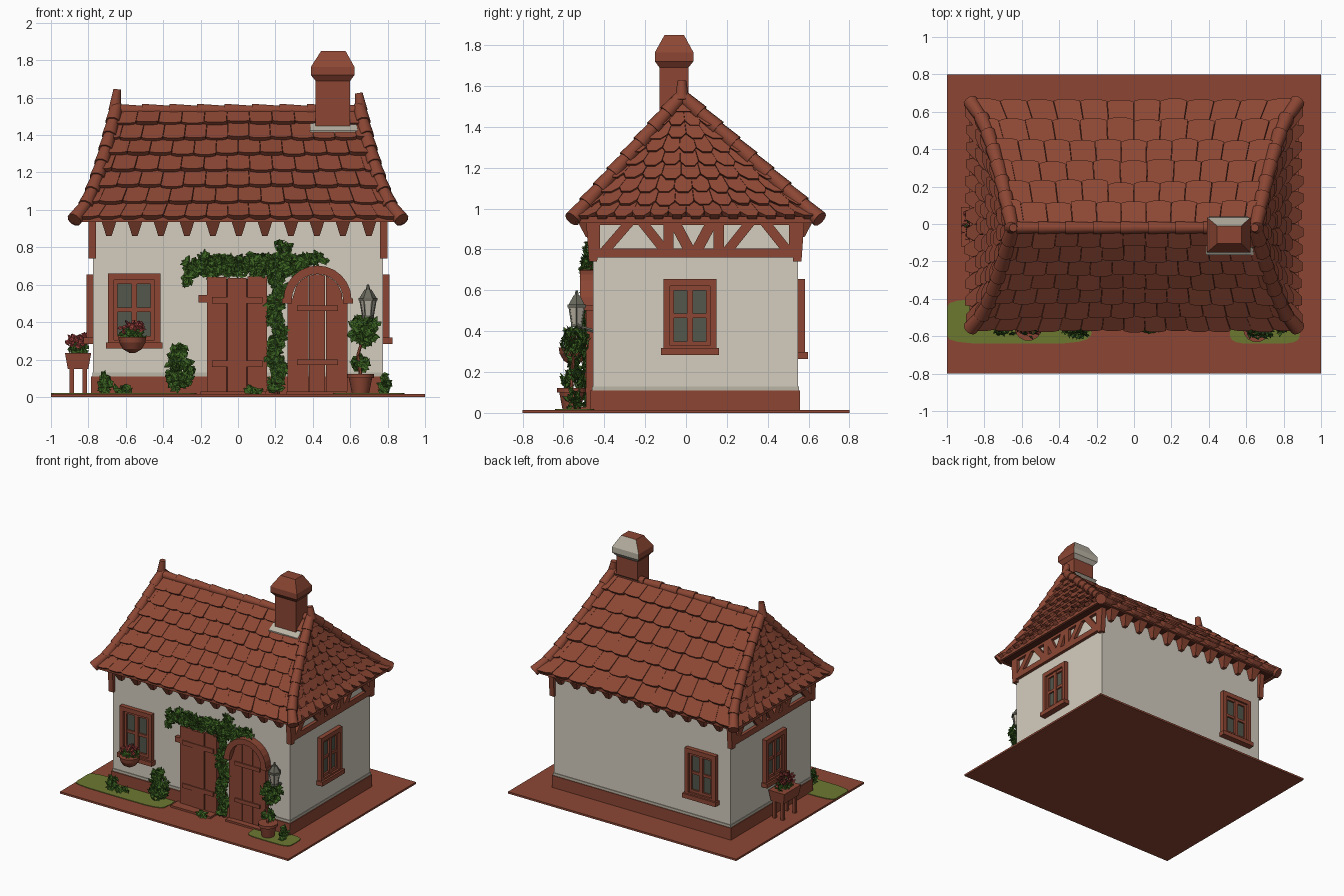
import bpy, bmesh, math, random
from mathutils import Vector, Matrix

if "Cube" in bpy.data.objects:
    bpy.data.objects.remove(bpy.data.objects["Cube"])
random.seed(4)
R = random.uniform


def mat(name, r, g, b):
    m = bpy.data.materials.new(name)
    m.diffuse_color = (r, g, b, 1)
    m.use_nodes = True
    m.node_tree.nodes["Principled BSDF"].inputs["Base Color"].default_value = m.diffuse_color
    return m


TERRA = mat("terracotta_brown", .262, .062, .034)
DARK = mat("dark_brown", .09, .022, .012)
CREAM = mat("cream_plaster", .66, .61, .52)
STONE = mat("pale_stone", .50, .46, .38)
LEAF = mat("leaf_green", .045, .125, .016)
GRASS = mat("grass_green", .15, .19, .03)
GLASS = mat("dull_glass", .085, .095, .07)
METAL = mat("lantern_grey", .14, .14, .11)
RED = mat("flower_red", .32, .05, .045)


def finish(name, bm, mats, smooth=False, matrix=None):
    bmesh.ops.recalc_face_normals(bm, faces=bm.faces)
    me = bpy.data.meshes.new(name)
    bm.to_mesh(me)
    bm.free()
    for m in mats:
        me.materials.append(m)
    ob = bpy.data.objects.new(name, me)
    bpy.context.collection.objects.link(ob)
    if matrix:
        ob.matrix_world = matrix
    if smooth:
        bpy.ops.object.select_all(action='DESELECT')
        ob.select_set(True)
        bpy.context.view_layer.objects.active = ob
        bpy.ops.object.shade_smooth_by_angle(angle=math.radians(40))


def prism(bm, bottom, top, m=0):
    """Closed solid between two matching outlines."""
    a = [bm.verts.new(p) for p in bottom]
    b = [bm.verts.new(p) for p in top]
    n = len(a)
    fs = [bm.faces.new(a[::-1]), bm.faces.new(b)]
    fs += [bm.faces.new((a[i], a[(i + 1) % n], b[(i + 1) % n], b[i])) for i in range(n)]
    for f in fs:
        f.material_index = m


def rect(x0, x1, y0, y1, z):
    return [(x0, y0, z), (x1, y0, z), (x1, y1, z), (x0, y1, z)]


def box(bm, x0, x1, y0, y1, z0, z1, m=0):
    prism(bm, rect(x0, x1, y0, y1, z0), rect(x0, x1, y0, y1, z1), m)


def tube(bm, p, q, r0, r1, n=10, m=0):
    p, q = Vector(p), Vector(q)
    rot = (q - p).to_track_quat('Z', 'Y').to_matrix()
    ring = [rot @ Vector((math.cos(k * math.tau / n), math.sin(k * math.tau / n), 0)) for k in range(n)]
    prism(bm, [p + v * r0 for v in ring], [q + v * r1 for v in ring], m)


def leaves(name, blobs, mats, size=.026):
    """Random folded leaves in ellipsoids: x, y, z, rx, ry, rz, count, material."""
    bm = bmesh.new()
    for x, y, z, rx, ry, rz, n, m in blobs:
        for _ in range(n):
            d = Vector((R(-1, 1), R(-1, 1), R(-1, 1))).normalized() * R(.4, 1)
            c = Vector((x + d.x * rx, y + d.y * ry, max(.03, z + d.z * rz)))
            u = Vector((R(-1, 1), R(-.6, .6), R(-1, 1))).normalized() * size * R(.7, 1.2)
            w = u.cross(Vector((R(-.5, .5), -1, R(-.2, .8)))).normalized() * size * .6
            k = u.cross(w).normalized() * size * .25
            v = [bm.verts.new(p) for p in (c - u, c + w + k, c + u, c - w + k)]
            for f in (bm.faces.new((v[0], v[1], v[2])), bm.faces.new((v[0], v[2], v[3]))):
                f.material_index = m
    finish(name, bm, mats)


# ground slab and grass patches
bm = bmesh.new()
box(bm, -1, 1, -.8, .8, 0, .015)
finish("ground_slab", bm, [TERRA])
bm = bmesh.new()
for x0, x1, y0, y1 in ((-1, -.24, -.64, -.4), (.52, .88, -.64, -.45)):
    cx, cy, a, b = (x0 + x1) / 2, (y0 + y1) / 2, (x1 - x0) / 2, (y1 - y0) / 2
    pts = [(max(-1, cx + a * 1.05 * math.copysign(abs(math.cos(t)) ** .4, math.cos(t))),
            cy + b * math.copysign(abs(math.sin(t)) ** .4, math.sin(t)))
           for t in [k * math.tau / 20 for k in range(20)]]
    prism(bm, [(*p, .012) for p in pts], [(*p, .02) for p in pts])
finish("grass_patches", bm, [GRASS])

# plaster walls, stone line, plinth and door steps
bm = bmesh.new()
box(bm, -.775, .775, -.456, .548, .01, .98)
finish("walls", bm, [CREAM])
bm = bmesh.new()
box(bm, -.785, .785, -.468, .558, .01, .11)
box(bm, -.779, .779, -.461, .553, .11, .13, 1)
box(bm, -.2, .15, -.56, -.46, .01, .03)
box(bm, .26, .58, -.53, -.46, .01, .03)
finish("plinth", bm, [TERRA, STONE])


# roof: hip line shared by shell, tiles and ridge caps
def hip(sx, sy, t, lift=0):
    y = -.02 + (.665 if sy > 0 else -.53) * (1 - t)
    return Vector((sx * (.875 - .225 * max(0, t) ** .6), y, .945 + .595 * t + lift))


bm = bmesh.new()
loops = [[bm.verts.new(hip(sx, sy, min(t, .995), -.005)) for sx, sy in ((-1, -1), (1, -1), (1, 1), (-1, 1))]
         for t in (0, .05, .15, .35, .6, 1)]
bm.faces.new(loops[0][::-1])
bm.faces.new(loops[-1])
for a, b in zip(loops, loops[1:]):
    for i in range(4):
        bm.faces.new((a[i], a[(i + 1) % 4], b[(i + 1) % 4], b[i]))
finish("roof_shell", bm, [DARK])


def tile_slope(name, ca, cb, rows, width, cut):
    bm = bmesh.new()
    for i in range(rows):
        t0, t1 = i / rows, min(1, (i + 1.25) / rows)
        A, B, A1 = hip(*ca, t0), hip(*cb, t0), hip(*ca, t1)
        n = max(1, round((B - A).length / width))
        nor = (B - A).cross(A1 - A).normalized()
        for j in range(n + 1):
            s0, s1 = max(0, (j - .5 * (i % 2)) / n), min(1, (j + 1 - .5 * (i % 2)) / n)
            if s1 - s0 < .01:
                continue
            lo, th, w = t0 - R(0, .12) / rows * (i > 0), R(.022, .034), s1 - s0
            s0 += .02 * w
            shape = [(s0, lo + cut * (t1 - t0)), (s0 + .25 * w, lo), (s1 - .25 * w, lo),
                     (s1, lo + cut * (t1 - t0)), (s1, t1), (s0, t1)]
            pts = [(hip(*ca, t).lerp(hip(*cb, t), s), (t1 - t) / (t1 - lo)) for s, t in shape]
            prism(bm, [p - nor * .008 for p, k in pts], [p + nor * (.006 + th * k) for p, k in pts])
    finish(name, bm, [TERRA])


tile_slope("roof_tiles_front", (-1, -1), (1, -1), 7, .12, .06)
tile_slope("roof_tiles_back", (1, 1), (-1, 1), 6, .14, .06)
tile_slope("roof_tiles_right", (1, -1), (1, 1), 9, .095, .28)
tile_slope("roof_tiles_left", (-1, 1), (-1, -1), 9, .095, .28)

# rounded caps on hips and ridge, with raised ends
bm = bmesh.new()
for sx in (-1, 1):
    for sy in (-1, 1):
        for k in range(8):
            tube(bm, hip(sx, sy, k / 8 - .015, .012), hip(sx, sy, (k + 1) / 8 + .01, .012), .041, .031)
    tube(bm, (sx * .66, -.02, 1.53), (sx * .645, -.02, 1.645 if sx < 0 else 1.625), .035, .022)
for k in range(9):
    x = -.66 + k * .147
    tube(bm, (x, -.02, 1.535), (x + .155, -.02, 1.53), .034, .028)
finish("ridge_caps", bm, [TERRA], True)

# rafter ends and boards under the eaves
bm = bmesh.new()
for k in range(11):
    x = -.69 + k * .139
    for y0, y1, yb in ((-.54, -.45, -.49), (.54, .63, .58)):
        a, b = (yb, y1) if y0 < 0 else (y0, yb)
        prism(bm, rect(x - .014, x + .014, a, b, .86), rect(x - .045, x + .045, y0, y1, .955))
finish("rafter_ends", bm, [TERRA])
bm = bmesh.new()
for y0, y1 in ((-.555, -.535), (.625, .645)):
    box(bm, -.86, .86, y0, y1, .935, .965)
for x0, x1 in ((-.88, -.86), (.86, .88)):
    box(bm, x0, x1, -.54, .635, .93, .96)
finish("eave_boards", bm, [TERRA])

# half-timbered band on both ends
for name, s in (("timber_band_right", 1), ("timber_band_left", -1)):
    bm = bmesh.new()
    x0, x1 = sorted((s * .76, s * .80))
    box(bm, x0, x1, -.47, .56, .76, .805)
    box(bm, x0, x1, -.47, .56, .92, .96)
    for y in (-.445, -.085, .16, .53):
        box(bm, x0, x1, y - .025, y + .025, .77, .95)
    for ya, yb in ((-.4, -.27), (-.1, -.22), (.02, -.06), (.05, .13), (.2, .32), (.5, .38)):
        prism(bm, rect(x0, x1, ya - .03, ya + .03, .79), rect(x0, x1, yb - .03, yb + .03, .94))
    for y in (-.455, .545):
        prism(bm, rect(x0, x1, y - .02, y + .02, .74), rect(x0, x1, y - .035, y + .035, .95))
    finish(name, bm, [TERRA])

# chimney with stepped cap and pale flashing
bm = bmesh.new()
box(bm, .415, .60, -.13, .012, 1.3, 1.71)
levels = [(.415, .60, -.13, .012, 1.69), (.39, .622, -.152, .036, 1.72),
          (.39, .622, -.152, .036, 1.765), (.445, .575, -.105, -.01, 1.85)]
for a, b in zip(levels, levels[1:]):
    prism(bm, rect(*a), rect(*b))
bm.normal_update()
for f in bm.faces:
    if f.calc_center_median().z > 1.7 and f.normal.y > .4:
        f.material_index = 1
finish("chimney", bm, [TERRA, STONE])
bm = bmesh.new()
prism(bm, [(.385, -.165, 1.38), (.64, -.165, 1.38), (.62, .0, 1.53), (.4, .0, 1.53)],
      [(.385, -.165, 1.425), (.64, -.165, 1.425), (.61, .04, 1.56), (.4, .04, 1.56)])
finish("chimney_flashing", bm, [STONE])


# windows, built facing -y and turned onto each wall
def window(name, x, y, z, w, h, turn):
    bm = bmesh.new()
    a, b = w / 2, h / 2
    box(bm, -a + .02, a - .02, -.006, .02, -b + .02, b - .02, 1)
    for s in (-1, 1):
        box(bm, *sorted((s * a, s * (a - .032))), -.035, .02, -b, b)
        box(bm, -a, a, -.035, .02, *sorted((s * b, s * (b - .035))))
        box(bm, *sorted((s * (a - .03), s * (a - .052))), -.02, .02, -b + .02, b - .02)
        box(bm, -a + .02, a - .02, -.02, .02, *sorted((s * (b - .03), s * (b - .055))))
    box(bm, -.014, .014, -.024, .02, -b + .02, b - .02)
    box(bm, -a + .02, a - .02, -.018, .02, -.01, .012)
    box(bm, -a - .012, a + .012, -.05, .02, -b - .012, -b + .022)
    finish(name, bm, [TERRA, GLASS], matrix=Matrix.Translation((x, y, z)) @ Matrix.Rotation(math.radians(turn), 4, 'Z'))


window("window_front", -.555, -.456, .465, .28, .39, 0)
window("window_right", .775, .02, .475, .26, .36, 90)
window("window_back", -.53, .548, .465, .27, .38, 180)
window("window_left", -.775, .02, .475, .26, .36, -90)

# plank doors: a square one and an arched one with hood
bm = bmesh.new()
for k, top in enumerate((.64, .635, .645)):
    box(bm, -.165 + k * .108, -.062 + k * .108, -.488 - .004 * (k % 2), -.45, .03, top)
box(bm, -.16, .15, -.478, -.45, .03, .63, 1)
for z in (.16, .5):
    box(bm, -.14, .13, -.497, -.46, z, z + .035)
box(bm, -.21, -.165, -.49, -.45, .505, .545)
finish("square_door", bm, [TERRA, DARK])
bm = bmesh.new()
cx, cz, r = .425, .52, .135
for k in range(3):
    x0, x1 = cx - r + k * .09, cx - r + k * .09 + .086
    xs = [x0 + (x1 - x0) * i / 4 for i in range(5)]
    out = [(x0, .03), (x1, .03)] + [(x, cz + math.sqrt(max(0, r * r - (x - cx) ** 2))) for x in xs[::-1]]
    prism(bm, [(x, -.45, z) for x, z in out], [(x, -.485, z) for x, z in out])
for z in (.17, .46):
    box(bm, cx - .11, cx + .11, -.494, -.46, z, z + .03)
finish("arched_door", bm, [TERRA])
bm = bmesh.new()
for k in range(12):
    a, b = math.pi * k / 12, math.pi * (k + 1) / 12
    q = [(cx + rr * math.cos(t), cz + rr * math.sin(t)) for rr, t in ((.137, a), (.182, a), (.182, b), (.137, b))]
    prism(bm, [(x, -.45, z) for x, z in q], [(x, -.52, z) for x, z in q])
for s in (-1, 1):
    box(bm, *sorted((cx + s * .132, cx + s * .16)), -.49, -.45, .03, .52)
    box(bm, *sorted((cx + s * .137, cx + s * .19)), -.52, -.45, .5, .525)
finish("arched_hood", bm, [TERRA])

# climbing vine across and between the doors
blobs = [(-.25, -.48, .69, .05, .025, .06, 40, 0), (-.27, -.48, .62, .03, .02, .03, 10, 0),
         (.4, -.485, .735, .08, .025, .035, 60, 0), (.24, -.48, .78, .05, .025, .07, 40, 0)]
blobs += [(-.17 + k * .08, -.485, .705, .07, .03, .065, 90, 0) for k in range(7)]
blobs += [(.205 + .02 * math.sin(k * 2), -.485, .07 + k * .07, .05, .03, .05, 50, 0) for k in range(9)]
leaves("climbing_vine", blobs, [LEAF])
bm = bmesh.new()
tube(bm, (.21, -.47, .015), (.205, -.47, .7), .016, .01, 6)
tube(bm, (-.25, -.47, .69), (.42, -.47, .72), .01, .01, 6)
finish("vine_stems", bm, [DARK])

# bushes and ground tufts
leaves("front_bush", [(-.31, -.55, .13, .085, .07, .1, 190, 0), (-.32, -.55, .24, .05, .04, .05, 50, 0)], [LEAF])
leaves("ground_tufts", [(-.71, -.56, .07, .035, .04, .06, 40, 0), (.785, -.55, .07, .035, .04, .06, 40, 0),
                        (-.62, -.56, .04, .05, .04, .03, 20, 0), (.08, -.56, .035, .05, .03, .02, 15, 0)], [LEAF])

# hanging flower bowl below the front window
bm = bmesh.new()
for (za, ra), (zb, rb) in zip(((.235, .015), (.255, .05), (.29, .07)), ((.255, .05), (.29, .07), (.32, .075))):
    tube(bm, (-.565, -.55, za), (-.565, -.55, zb), ra, rb, 14)
finish("flower_bowl", bm, [TERRA], True)
leaves("bowl_flowers", [(-.565, -.55, .34, .08, .06, .035, 70, 0), (-.565, -.55, .37, .08, .06, .035, 45, 1)], [LEAF, RED], .02)

# planter on legs by the left wall
bm = bmesh.new()
prism(bm, rect(-.91, -.80, -.11, .08, .15), rect(-.925, -.785, -.12, .09, .235))
for x in (-.89, -.82):
    for y in (-.09, .06):
        box(bm, x - .012, x + .012, y - .012, y + .012, .01, .16)
finish("planter_stand", bm, [TERRA])
leaves("planter_flowers", [(-.855, -.015, .255, .06, .1, .04, 70, 0), (-.855, -.015, .3, .07, .1, .04, 80, 1)], [LEAF, RED], .02)

# potted tree
bm = bmesh.new()
tube(bm, (.655, -.56, .015), (.655, -.56, .1), .045, .062, 14)
tube(bm, (.655, -.56, .1), (.655, -.56, .122), .072, .072, 14)
tube(bm, (.655, -.56, .12), (.64, -.555, .22), .01, .009, 6)
tube(bm, (.64, -.555, .22), (.67, -.545, .32), .009, .007, 6)
finish("tree_pot", bm, [TERRA], True)
leaves("potted_tree_leaves", [(.675, -.545, .36, .085, .075, .085, 200, 0), (.655, -.55, .18, .05, .05, .05, 45, 0)], [LEAF])

# wall lantern
bm = bmesh.new()
lx, ly = .695, -.535
for z0, z1, r0, r1, m in ((.43, .515, .026, .042, 1), (.42, .435, .032, .032, 0), (.515, .53, .052, .052, 0),
                          (.53, .575, .045, .018, 0), (.575, .6, .012, .006, 0)):
    tube(bm, (lx, ly, z0), (lx, ly, z1), r0, r1, 6, m)
for k in range(6):
    c, s = math.cos(k * math.tau / 6), math.sin(k * math.tau / 6)
    tube(bm, (lx + .026 * c, ly + .026 * s, .43), (lx + .042 * c, ly + .042 * s, .52), .005, .005, 4)
tube(bm, (lx, ly, .425), (lx, -.45, .40), .01, .01, 6)
finish("wall_lantern", bm, [METAL, STONE])
